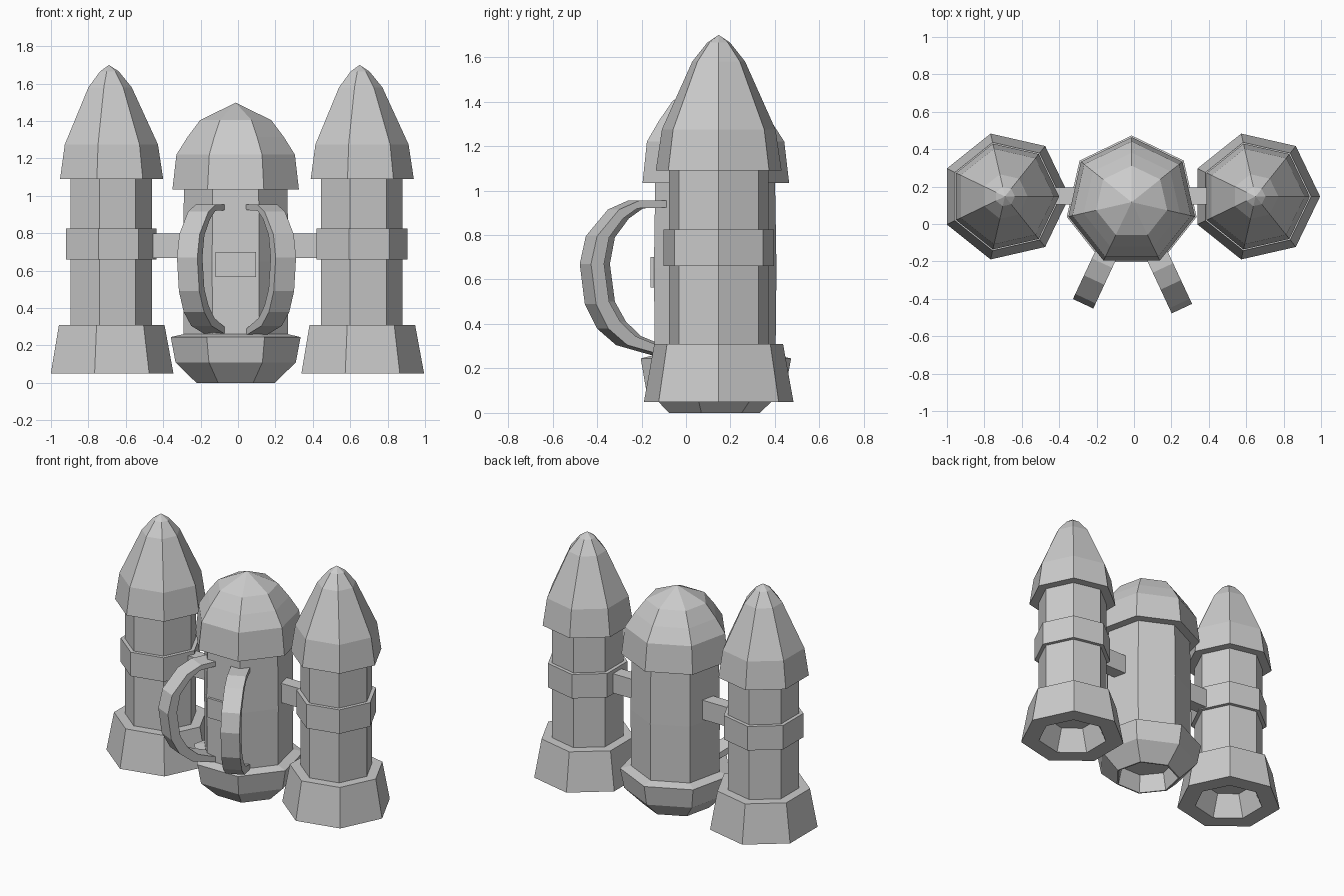
import bpy, bmesh, math
from mathutils import Vector

if "Cube" in bpy.data.objects:
    bpy.data.objects.remove(bpy.data.objects["Cube"])

SIDES = 7


def make_object(name, bm):
    bmesh.ops.recalc_face_normals(bm, faces=bm.faces)
    mesh = bpy.data.meshes.new(name)
    bm.to_mesh(mesh)
    bm.free()
    obj = bpy.data.objects.new(name, mesh)
    bpy.context.collection.objects.link(obj)
    return obj


def lathe(name, x, y, phase, profile):
    """Seven-sided turned part from (radius, z) pairs; radius 0 makes a point."""
    bm = bmesh.new()
    rings = []
    for r, z in profile:
        if r == 0:
            rings.append([bm.verts.new((x, y, z))] * SIDES)
        else:
            angles = [phase + 2 * math.pi * k / SIDES for k in range(SIDES)]
            rings.append([bm.verts.new((x + r * math.cos(a), y + r * math.sin(a), z)) for a in angles])
    for a, b in zip(rings, rings[1:]):
        for k in range(SIDES):
            n = (k + 1) % SIDES
            bm.faces.new(dict.fromkeys((a[k], a[n], b[n], b[k])))
    for ring, (r, z) in ((rings[0], profile[0]), (rings[-1], profile[-1])):
        if r > 0:
            bm.faces.new(ring)
    return make_object(name, bm)


def box(name, lo, hi):
    bm = bmesh.new()
    bmesh.ops.create_cube(bm, size=1)
    lo, hi = Vector(lo), Vector(hi)
    for v in bm.verts:
        v.co = (lo + hi) / 2 + v.co * (hi - lo)
    return make_object(name, bm)


def strap(name, origin, angle, width):
    """Curved band in a vertical plane turned away from the front."""
    outer = [(0, .955), (.16, .955), (.26, .915), (.37, .795), (.40, .67),
             (.375, .49), (.315, .38), (.22, .305), (.03, .256)]
    inner = [(0, .925), (.17, .92), (.24, .875), (.31, .79), (.335, .67),
             (.31, .50), (.255, .41), (.18, .345), (.03, .29)]
    out = Vector((math.sin(angle), -math.cos(angle), 0))
    side = Vector((math.cos(angle), math.sin(angle), 0)) * width / 2
    base = Vector((*origin, 0))
    bm = bmesh.new()
    loops = []
    for (so, zo), (si, zi) in zip(outer, inner):
        po = base + out * so + Vector((0, 0, zo))
        pi = base + out * si + Vector((0, 0, zi))
        loops.append([bm.verts.new(p) for p in (po - side, po + side, pi + side, pi - side)])
    for a, b in zip(loops, loops[1:]):
        for k in range(4):
            n = (k + 1) % 4
            bm.faces.new((a[k], a[n], b[n], b[k]))
    bm.faces.new(loops[0])
    bm.faces.new(loops[-1])
    return make_object(name, bm)


# Side boosters: hollow nozzle, tube, band and pointed nose
for side, x in (("left", -.69), ("right", .65)):
    y = .147
    lathe(side + "_nozzle", x, y, 0, [(.16, .20), (.225, .05), (.345, .05), (.297, .31), (.2, .31)])
    lathe(side + "_tube", x, y, 0, [(.229, .29), (.229, 1.11)])
    lathe(side + "_band", x, y, 0, [(.255, .66), (.255, .825)])
    lathe(side + "_nose", x, y, 0, [(.29, 1.09), (.262, 1.275), (.122, 1.58), (.053, 1.665), (0, 1.70)])

# Central tank: recessed foot, body and dome
cx, cy, turn = -.0125, .117, math.pi / 2
lathe("tank_foot", cx, cy, turn, [(.18, .12), (.205, 0), (.215, 0), (.33, .11), (.356, .245), (.28, .262)])
lathe("tank_body", cx, cy, turn, [(.285, .20), (.29, .65), (.283, 1.06)])
lathe("tank_dome", cx, cy, turn, [(.347, 1.033), (.325, 1.22), (.264, 1.315), (.195, 1.405), (0, 1.498)])

# Front plate
box("front_plate", (-.12, -.16, .565), (.095, -.10, .70))

# Bars joining tank and boosters
box("left_bar", (-.46, .105, .667), (-.22, .195, .80))
box("right_bar", (.20, .105, .667), (.44, .195, .80))

# Shoulder straps
strap("left_strap", (-.103, -.064), -math.radians(25), .12)
strap("right_strap", (.087, -.09), math.radians(25), .12)
